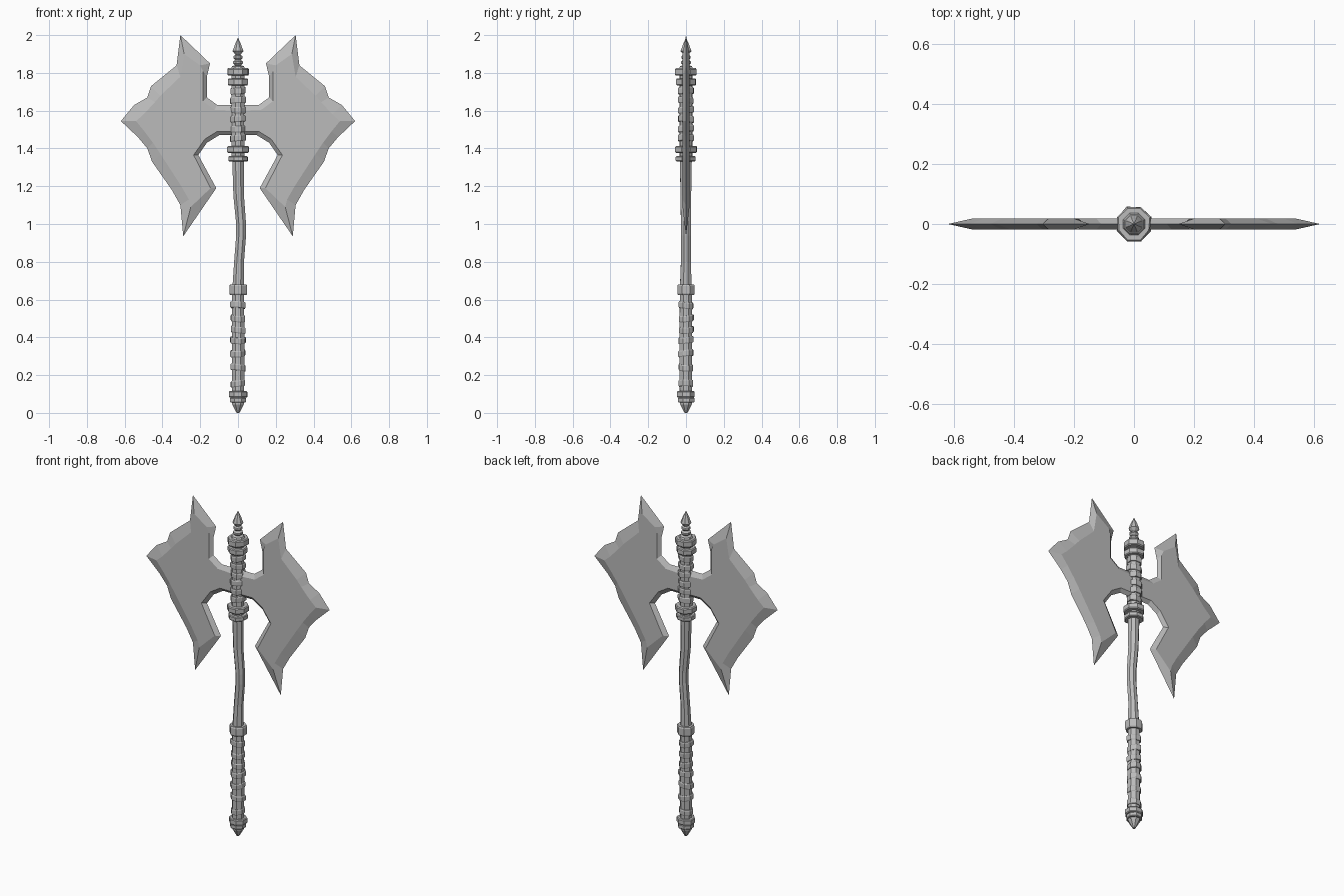
import bpy, bmesh, math, random

random.seed(4)
cube = bpy.data.objects.get("Cube")
if cube:
    bpy.data.objects.remove(cube, do_unlink=True)

steel = bpy.data.materials.new("worn grey steel")
steel.use_nodes = True
GREY = (0.5, 0.5, 0.5, 1)
steel.diffuse_color = GREY
steel.node_tree.nodes["Principled BSDF"].inputs["Base Color"].default_value = GREY


def finish(name, bm):
    bmesh.ops.recalc_face_normals(bm, faces=bm.faces)
    mesh = bpy.data.meshes.new(name)
    bm.to_mesh(mesh)
    bm.free()
    mesh.materials.append(steel)
    obj = bpy.data.objects.new(name, mesh)
    bpy.context.collection.objects.link(obj)
    return obj


def lathe(name, profile, sides=8, jitter=0.0, tilt=0.0):
    """Closed faceted column; each profile entry is radius, height and optional x shift."""
    bm = bmesh.new()
    lean = random.uniform(0, math.tau)
    wobble = [1 + random.uniform(-jitter, jitter) for _ in range(sides)]
    rings = []
    for r, z, *shift in profile:
        dx = shift[0] if shift else 0
        ring = []
        for i in range(sides):
            a = math.tau * (i + 0.5) / sides
            rr = r * wobble[i]
            ring.append(bm.verts.new((dx + rr * math.cos(a), rr * math.sin(a),
                                      z + tilt * math.cos(a - lean))))
        rings.append(ring)
    for low, high in zip(rings, rings[1:]):
        for i in range(sides):
            j = (i + 1) % sides
            bm.faces.new((low[i], low[j], high[j], high[i]))
    bm.faces.new(rings[0][::-1])
    bm.faces.new(rings[-1])
    return finish(name, bm)


def band(name, z, height, radius, jitter=0.05, tilt=0.0):
    """Chamfered ring around the shaft."""
    h, c = height / 2, height * 0.15
    lathe(name, [(radius * 0.92, z - h), (radius, z - h + c),
                 (radius, z + h - c), (radius * 0.92, z + h)], 8, jitter, tilt)


# Shaft: bent wooden-looking middle, straight cores in the grip and head
lathe("shaft", [(0.034, 0.64), (0.028, 0.8, 0.005), (0.028, 0.94, 0.016),
                (0.028, 1.0, 0.016), (0.03, 1.15, 0.003), (0.034, 1.36)], 8, 0.06)
lathe("grip_core", [(0.034, 0.05), (0.036, 0.3), (0.034, 0.65)], 8, 0.05)
lathe("head_core", [(0.036, 1.34), (0.036, 1.83)], 8, 0.05)

# Pommel
lathe("pommel_point", [(0.008, 0), (0.034, 0.045), (0.034, 0.06)])
band("pommel_lower_band", 0.068, 0.026, 0.046)
band("pommel_upper_band", 0.098, 0.034, 0.052)

# Leather wraps on the grip and the collar above them
for n, z in enumerate((0.155, 0.24, 0.315, 0.385, 0.44, 0.5, 0.57)):
    band(f"grip_wrap_{n}", z, 0.034, 0.042, 0.07, 0.005)
band("grip_collar", 0.652, 0.056, 0.05)

# Head collars and the wraps between them
for n, (z, h, r) in enumerate(((1.345, 0.028, 0.057), (1.395, 0.036, 0.06),
                               (1.752, 0.036, 0.056), (1.805, 0.04, 0.06))):
    band(f"head_collar_{n}", z, h, r)
for n in range(6):
    band(f"head_wrap_{n}", 1.455 + n * 0.05, 0.034, 0.044, 0.07, 0.004)

# Spear finial
lathe("finial", [(0.042, 1.82), (0.034, 1.835), (0.018, 1.84), (0.028, 1.85),
                 (0.028, 1.86), (0.016, 1.868), (0.027, 1.88), (0.025, 1.89),
                 (0.013, 1.895), (0.031, 1.915), (0.018, 1.95), (0.001, 1.985)])

# Blade outline: cutting edge x, z then matching flat-face x, z
BLADE = [
    (.02, 1.63, .02, 1.6), (.11, 1.63, .125, 1.605), (.165, 1.67, .185, 1.65),
    (.165, 1.78, .185, 1.81), (.148, 1.85, .2, 1.84), (.305, 2, .285, 1.9),
    (.325, 1.84, .305, 1.78), (.46, 1.73, .41, 1.68), (.48, 1.67, .44, 1.645),
    (.55, 1.63, .5, 1.58), (.62, 1.545, .54, 1.545), (.53, 1.46, .495, 1.49),
    (.48, 1.4, .45, 1.43), (.455, 1.33, .41, 1.37), (.35, 1.18, .3, 1.2),
    (.305, 1.1, .26, 1.13), (.29, .935, .25, 1.09), (.115, 1.19, .145, 1.19),
    (.21, 1.365, .235, 1.365), (.165, 1.43, .175, 1.45), (.1, 1.47, .11, 1.49),
    (.02, 1.47, .02, 1.49),
]


def blade(name, side):
    bm = bmesh.new()
    edge = [bm.verts.new((side * x, 0, z)) for x, z, _, _ in BLADE]
    for y in (-0.018, 0.018):
        flat = [bm.verts.new((side * x, y, z)) for _, _, x, z in BLADE]
        bm.faces.new(flat)
        for i in range(len(edge)):
            j = (i + 1) % len(edge)
            bm.faces.new((edge[i], edge[j], flat[j], flat[i]))
    finish(name, bm)


blade("left_blade", 1)
blade("right_blade", -1)
